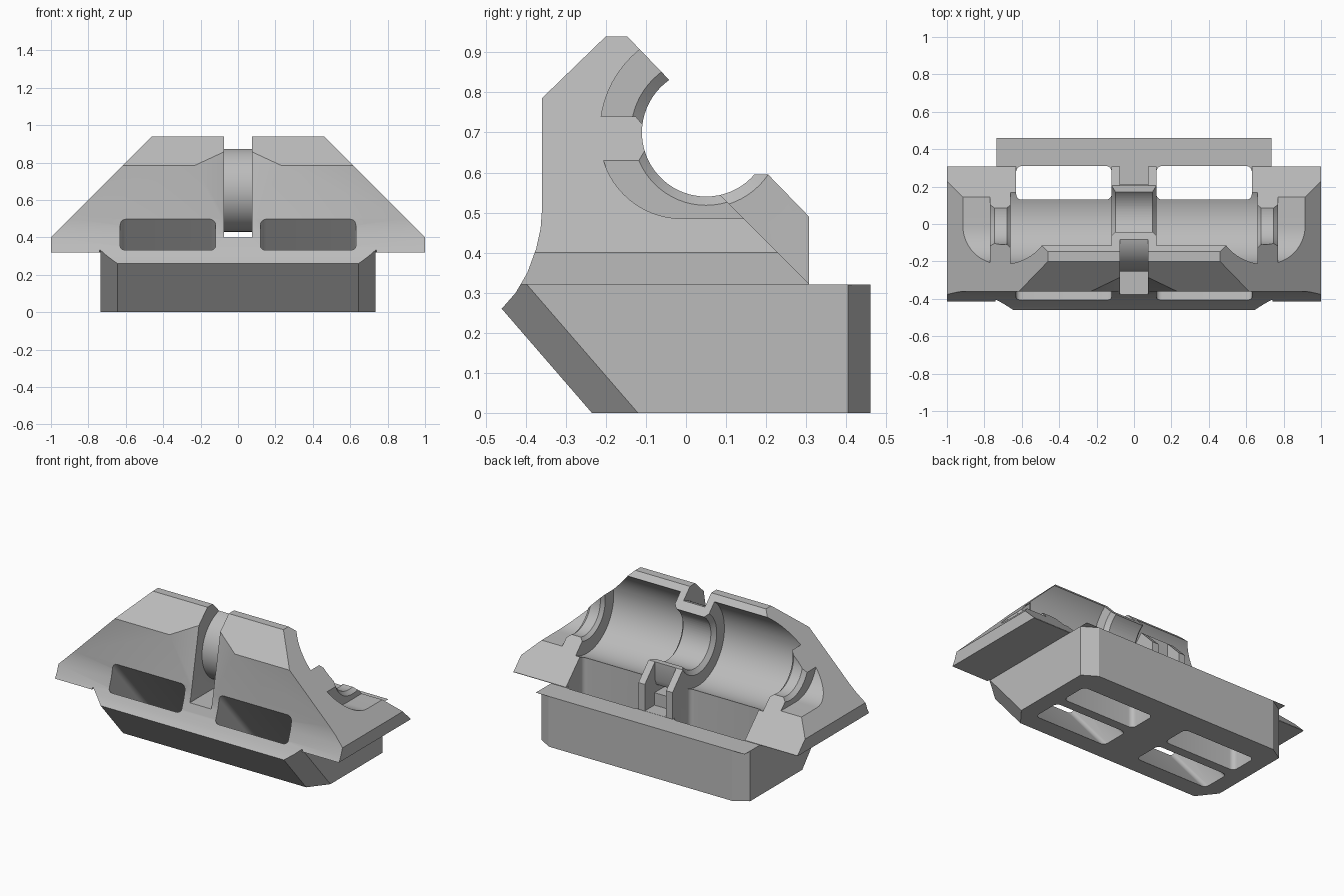
import bpy, bmesh, math
from mathutils import Vector, Matrix

if "Cube" in bpy.data.objects:
    bpy.data.objects.remove(bpy.data.objects["Cube"])

AXIS_Y, AXIS_Z, BORE, CHAMBER = 0.05, 0.70, 0.16, 0.265
SLANT = 0.865  # how far the lower front leans out per unit of height


def finish(bm, name):
    bmesh.ops.recalc_face_normals(bm, faces=bm.faces)
    mesh = bpy.data.meshes.new(name)
    bm.to_mesh(mesh)
    bm.free()
    ob = bpy.data.objects.new(name, mesh)
    bpy.context.scene.collection.objects.link(ob)
    return ob


def prism(name, points, vec):
    """Polygon swept along a vector."""
    bm = bmesh.new()
    face = bm.faces.new([bm.verts.new(p) for p in points])
    new = bmesh.ops.extrude_face_region(bm, geom=[face])["geom"]
    bmesh.ops.translate(bm, vec=vec, verts=[g for g in new if isinstance(g, bmesh.types.BMVert)])
    return finish(bm, name)


def along_x(name, yz, x0, x1):
    return prism(name, [(x0, y, z) for y, z in yz], (x1 - x0, 0, 0))


def box(name, x0, x1, y0, y1, z0, z1):
    return along_x(name, [(y0, z0), (y1, z0), (y1, z1), (y0, z1)], x0, x1)


def hull(name, points):
    bm = bmesh.new()
    for p in points:
        bm.verts.new(p)
    bmesh.ops.convex_hull(bm, input=bm.verts)
    return finish(bm, name)


def frustum(name, x0, r0, x1, r1):
    """Round cutter on the bore axis."""
    bm = bmesh.new()
    move = Matrix.Translation(((x0 + x1) / 2, AXIS_Y, AXIS_Z)) @ Matrix.Rotation(math.pi / 2, 4, "Y")
    bmesh.ops.create_cone(bm, cap_ends=True, segments=64, radius1=r0, radius2=r1,
                          depth=abs(x1 - x0), matrix=move)
    return finish(bm, name)


def arc(cy, cz, r, a0, a1, n):
    steps = [math.radians(a0 + (a1 - a0) * i / n) for i in range(n + 1)]
    return [(cy + r * math.cos(a), cz + r * math.sin(a)) for a in steps]


def rounded(x0, x1, y0, y1, z, r=0.03):
    pts = []
    for cx, cy, a in ((x1 - r, y1 - r, 0), (x0 + r, y1 - r, 90), (x0 + r, y0 + r, 180), (x1 - r, y0 + r, 270)):
        pts += [(x, y, z) for x, y in arc(cx, cy, r, a, a + 90, 5)]
    return pts


def cut(target, cutter):
    mod = target.modifiers.new("cut", "BOOLEAN")
    mod.operation, mod.solver, mod.object = "DIFFERENCE", "EXACT", cutter
    bpy.context.view_layer.objects.active = target
    bpy.ops.object.modifier_apply(modifier=mod.name)
    bpy.data.objects.remove(cutter)


def front_y(z):
    return -0.235 - SLANT * z


# Main block: side profile with the open bore
front = [(-0.235, 0), (-0.46, 0.26), (-0.425, 0.30), (-0.396, 0.35), (-0.374, 0.41),
         (-0.363, 0.46), (-0.36, 0.50), (-0.36, 0.785), (-0.2, 0.94), (-0.147, 0.94)]
back = [(0.205, 0.595), (0.307, 0.49), (0.307, 0.32), (0.46, 0.32), (0.46, 0)]
body = along_x("clamp_body", front + arc(AXIS_Y, AXIS_Z, BORE, 125, 319, 36) + back, -1, 1)

pocket = arc(-0.01, 0.69, 0.205, 180, 270, 16) + [(0.5, 0.485), (0.5, 0.9), (-0.215, 0.9)]

for s in (-1, 1):
    # Sloped shoulders, narrow base and sloped wing backs
    cut(body, prism("shoulder_cut", [(s * 1.1, -0.7, 0.3), (s * 0.3, -0.7, 1.1), (s * 1.1, -0.7, 1.1)], (0, 1.4, 0)))
    cut(body, box("base_side_cut", s * 0.735, s * 1.1, -0.7, 0.7, -0.1, 0.32))
    cut(body, along_x("wing_back_cut", [(0.309, 0.321), (0.03, 0.6), (0.5, 0.6), (0.5, 0.321)], s * 0.6, s * 1.1))
    # Base corner chamfers
    cut(body, prism("back_corner_cut", [(s * 0.645, 0.46, -0.1), (s * 0.825, 0.35, -0.1), (s * 0.825, 0.57, -0.1),
                                        (s * 0.645, 0.57, -0.1)], (0, 0, 0.419)))
    corner = []
    for z in (-0.1, 0.335):
        y = front_y(z)
        corner += [(s * 0.645, y, z), (s * 0.735, y + 0.115, z), (s * 0.74, y + 0.115, z),
                   (s * 0.645, y - 0.1, z), (s * 0.74, y - 0.1, z)]
    cut(body, hull("front_corner_cut", corner))
    # Chamber, end pocket and bore chamfers
    cut(body, frustum("chamber_cut", s * 0.12, CHAMBER, s * 0.66, CHAMBER))
    cut(body, along_x("pocket_cut", pocket, s * 0.77, s * 1.1))
    for inner, outer in ((0.09, 0.13), (0.69, 0.64), (0.735, 0.79)):
        a, b = sorted([(s * inner, 0.15), (s * outer, 0.20)])
        cut(body, frustum("bore_chamfer", a[0], a[1], b[0], b[1]))
    # Straight rear slot and slanted front strap slot
    x0, x1 = sorted((s * 0.12, s * 0.63))
    cut(body, prism("rear_slot", rounded(x0, x1, 0.13, 0.31, -0.1), (0, 0, 1)))
    cut(body, box("rear_opening", x0, x1, 0.2, 0.33, 0.321, 0.7))
    d = 0.1 * SLANT
    cut(body, prism("front_slot", rounded(x0, x1, -0.12 + d, 0.07 + d, -0.1), (0, -0.7 * SLANT, 0.7)))

# Flare in front of the central groove
flare = [(s * x, y - k, z) for s in (-1, 1) for k in (0, 0.3)
         for x, y, z in ((0.23, -0.36, 0.785), (0.075, -0.285, 0.86), (0.075, -0.37, 0.42))]
cut(body, hull("flare_cut", flare))

# Central strap groove that passes under the neck
groove = box("groove_cut", -0.075, 0.075, -0.6, 0.6, 0.40, 1.1)
neck = arc(-0.03, 0.655, 0.225, 75, 270, 32) + [(0.15, 0.43), (0.19, 0.445), (0.205, 0.48), (0.205, 0.9)]
cut(groove, along_x("neck_shape", neck, -0.2, 0.2))
cut(body, groove)
cut(body, box("groove_back", -0.075, 0.075, 0.21, 0.35, 0.321, 0.7))

# Single grey finish
grey = bpy.data.materials.new("plain_grey")
grey.use_nodes = True
colour = (0.5, 0.5, 0.5, 1)
grey.diffuse_color = colour
grey.node_tree.nodes["Principled BSDF"].inputs["Base Color"].default_value = colour
body.data.materials.clear()
body.data.materials.append(grey)

bpy.ops.object.select_all(action="DESELECT")
body.select_set(True)
bpy.context.view_layer.objects.active = body
bpy.ops.object.shade_smooth_by_angle(angle=math.radians(25))
